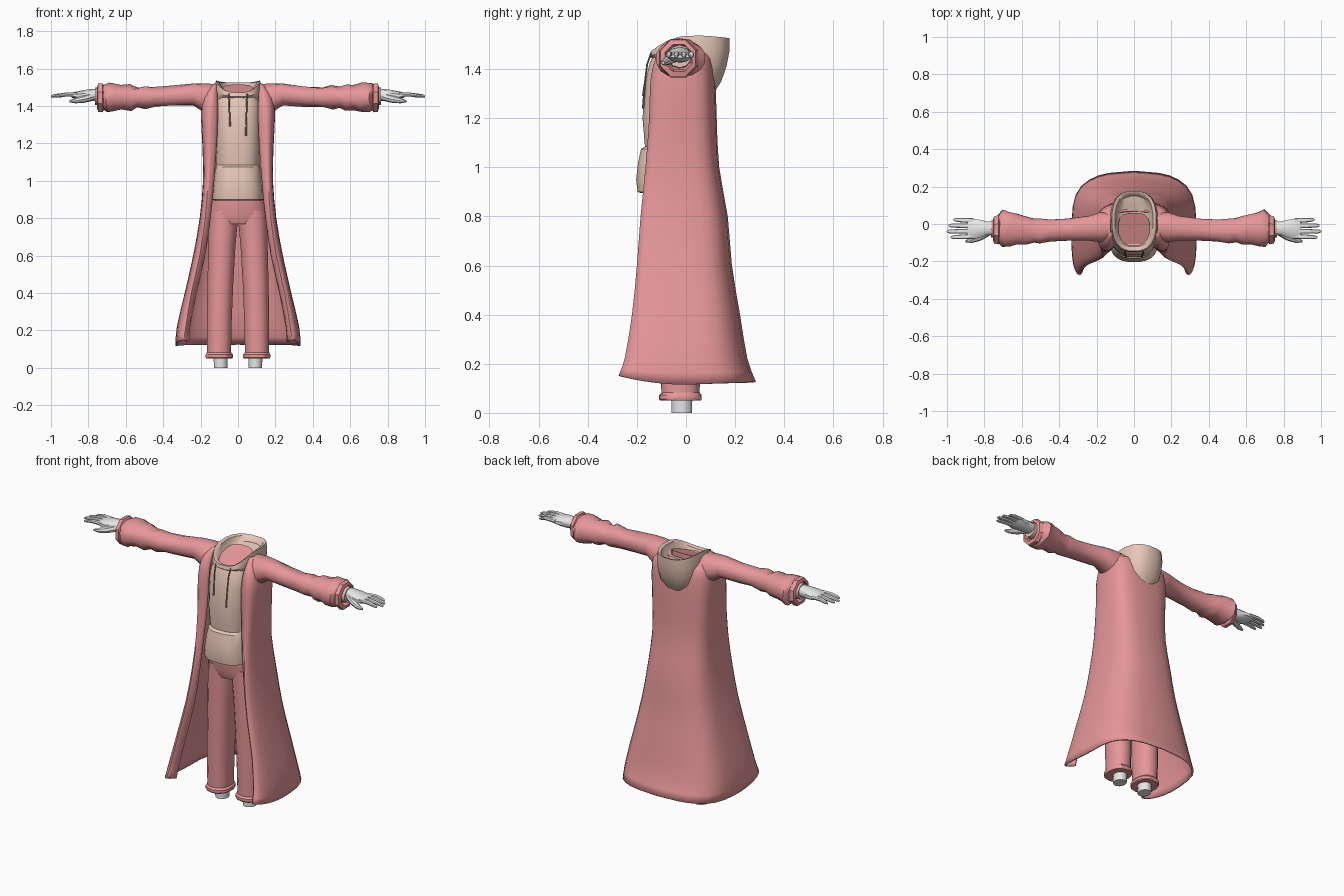
import bpy, bmesh, math, random
from mathutils import Vector

if "Cube" in bpy.data.objects:
    bpy.data.objects.remove(bpy.data.objects["Cube"])

random.seed(4)


def colour(name, rgb):
    m = bpy.data.materials.new(name)
    m.diffuse_color = (*rgb, 1)
    m.use_nodes = True
    m.node_tree.nodes["Principled BSDF"].inputs["Base Color"].default_value = m.diffuse_color
    return m


PINK = colour("dusty_pink", (0.80, 0.31, 0.32))
BEIGE = colour("beige", (0.80, 0.57, 0.48))
WHITE = colour("pale_grey", (0.82, 0.82, 0.82))
CORD = colour("brown_grey_cord", (0.30, 0.24, 0.21))


def loft(name, rings, mat, closed=True, caps=True, angle=40, thick=0):
    """Skin a list of equally long point rings."""
    bm = bmesh.new()
    rows = [[bm.verts.new(p) for p in r] for r in rings]
    n = len(rows[0])
    for a, b in zip(rows, rows[1:]):
        for i in range(n if closed else n - 1):
            j = (i + 1) % n
            bm.faces.new((a[i], a[j], b[j], b[i]))
    if closed and caps:
        bm.faces.new(rows[0])
        bm.faces.new(rows[-1])
    bmesh.ops.recalc_face_normals(bm, faces=bm.faces)
    me = bpy.data.meshes.new(name)
    bm.to_mesh(me)
    bm.free()
    me.materials.append(mat)
    ob = bpy.data.objects.new(name, me)
    bpy.context.collection.objects.link(ob)
    bpy.ops.object.select_all(action='DESELECT')
    ob.select_set(True)
    bpy.context.view_layer.objects.active = ob
    bpy.ops.object.shade_smooth_by_angle(angle=math.radians(angle))
    if thick:
        s = ob.modifiers.new("cloth", 'SOLIDIFY')
        s.thickness, s.offset = thick, 0
    return ob


def oval(lo_u, hi_u, lo_v, hi_v, n=16, p=2.4):
    """Rounded cross-section between the given limits."""
    out = []
    for i in range(n):
        t = 2 * math.pi * (i + 0.5) / n
        c, s = math.cos(t), math.sin(t)
        u = math.copysign(abs(c) ** (2 / p), c)
        v = math.copysign(abs(s) ** (2 / p), s)
        out.append(((lo_u + hi_u) / 2 + u * (hi_u - lo_u) / 2,
                    (lo_v + hi_v) / 2 + v * (hi_v - lo_v) / 2))
    return out


def level(z, x0, x1, y0, y1, n=16, p=2.4):
    return [(x, y, z) for x, y in oval(x0, x1, y0, y1, n, p)]


def smooth_path(pts, steps=3):
    """Catmull-Rom curve through the points."""
    P = [Vector(p) for p in pts]
    P = [2 * P[0] - P[1]] + P + [2 * P[-1] - P[-2]]
    out = []
    for a, b, c, d in zip(P, P[1:], P[2:], P[3:]):
        for k in range(steps):
            t = k / steps
            out.append(0.5 * (2 * b + (c - a) * t + (2 * a - 5 * b + 4 * c - d) * t * t
                              + (3 * b - a - 3 * c + d) * t ** 3))
    return out + [P[-2]]


def tube(name, pts, radii, mat, n=8, flat=1.0):
    """Round tube through points; flat squashes it in z."""
    pts = [Vector(p) for p in pts]
    rings = []
    for i, (p, r) in enumerate(zip(pts, radii)):
        d = (pts[min(i + 1, len(pts) - 1)] - pts[max(i - 1, 0)]).normalized()
        u = d.cross(Vector((0, 0, 1) if abs(d.z) < 0.8 else (0, 1, 0))).normalized()
        v = d.cross(u)
        rings.append([p + r * (math.cos(a) * u + math.sin(a) * flat * v)
                      for a in (2 * math.pi * k / n for k in range(n))])
    return loft(name, rings, mat)


# Open coat: height, half width, front corner x, lapel x, front y, back y
COAT = [(.115, .33, .29, .265, -.27, .28), (.22, .322, .28, .26, -.245, .245),
        (.40, .28, .25, .225, -.215, .215), (.60, .235, .205, .18, -.195, .182),
        (.80, .20, .175, .15, -.18, .165), (1.0, .182, .16, .13, -.16, .13),
        (1.2, .186, .155, .115, -.145, .12), (1.35, .193, .15, .11, -.14, .115),
        (1.44, .185, .14, .112, -.12, .105), (1.49, .155, .128, .115, -.085, .09),
        (1.515, .128, .12, .112, -.05, .07)]
rows = []
for z, w, ox, ix, yf, yb in COAT:
    half = smooth_path([(ix, yf + .02 + .04 * max(0, 1 - z), z), (ox, yf, z),
                        (.25 * ox + .75 * w, yf * .8, z), (w, yf * .2, z),
                        (w * .93, yb * .56, z), (w * .58, yb * .91, z), (0, yb, z)])
    for p in half:
        if z < .15:                   # hem rises toward the front corners
            p.z += .035 * max(0, -p.y / .27) ** 2 + .01 * max(0, p.y / .27)
        elif z > 1.46:                # neckline dips under the hood
            p.z -= .035 * max(0, p.y / yb)
    rows.append(half + [Vector((-p.x, p.y, p.z)) for p in reversed(half[:-1])])
columns = [smooth_path(c, 2) for c in zip(*rows)]
loft("coat", list(zip(*columns)), PINK, closed=False, thick=.01, angle=50)

# Hooded top with the pouch as a bulge at the bottom
TOP = [(.895, .125, -.185, .09), (.90, .137, -.198, .09), (.95, .135, -.204, .09),
       (1.02, .127, -.196, .09), (1.075, .118, -.184, .09), (1.085, .115, -.168, .09),
       (1.2, .12, -.178, .09), (1.35, .122, -.166, .09), (1.42, .12, -.15, .085),
       (1.455, .095, -.135, .06)]
loft("hoodie_body", [level(z, -w, w, a, b, 24, 2.7) for z, w, a, b in TOP], BEIGE, angle=30)

# Hood: half width, front y, back y, front z, side z, back z, from outside to inside
HOOD = [(.065, .02, .116, 1.36, 1.33, 1.305), (.11, -.05, .145, 1.40, 1.37, 1.35),
        (.124, -.12, .166, 1.43, 1.43, 1.41), (.128, -.15, .178, 1.45, 1.49, 1.47),
        (.119, -.145, .179, 1.47, 1.537, 1.525), (.102, -.122, .164, 1.465, 1.53, 1.52),
        (.09, -.112, .15, 1.44, 1.49, 1.495), (.07, -.09, .12, 1.43, 1.47, 1.49)]
rings = []
for w, y0, y1, zf, zs, zb in HOOD:
    r = []
    for x, y in oval(-w, w, y0, y1, 20, 2.6):
        t = (2 * y - y0 - y1) / (y1 - y0)
        r.append((x, y, zs + ((zb - zs) * t * t if t > 0 else (zf - zs) * t * t)))
    rings.append(r)
loft("hood", rings, BEIGE, angle=45)

# Lining that rises from throat to nape
rings = [[(x, y, 1.45 + .065 * (y + .12) / .18 - d) for x, y in oval(-.085, .085, -.115, .06, 16, 3)]
         for d in (0, .03)]
loft("neck_lining", rings, PINK)

# Trouser seat
loft("trouser_seat", [level(z, -w, w, a, b, 20) for z, w, a, b in
                      [(.77, .155, -.11, .09), (.82, .16, -.13, .10), (.93, .14, -.13, .09)]], PINK)

# Sleeve limits: x, z low, z high, y low, y high
SLEEVE = [(.125, 1.36, 1.518, -.085, .06), (.18, 1.365, 1.52, -.10, .065),
          (.24, 1.403, 1.52, -.09, .045), (.35, 1.40, 1.505, -.09, .03),
          (.45, 1.395, 1.50, -.095, .025), (.50, 1.385, 1.508, -.105, .03),
          (.54, 1.392, 1.50, -.10, .03), (.58, 1.375, 1.515, -.112, .045),
          (.62, 1.38, 1.508, -.11, .055), (.665, 1.368, 1.522, -.122, .065),
          (.70, 1.365, 1.52, -.125, .08), (.725, 1.385, 1.51, -.10, .045)]
CUFF = [(.715, 1.375, 1.51, -.10, .04), (.725, 1.36, 1.528, -.115, .055),
        (.748, 1.362, 1.525, -.11, .045), (.754, 1.385, 1.505, -.09, .03),
        (.73, 1.395, 1.495, -.08, .02)]

for s, side in ((1, "left"), (-1, "right")):
    def across(table, n, p, wrinkle=0):
        out = []
        for x, z0, z1, y0, y1 in table:
            k = wrinkle if x > .3 else 0
            out.append([(s * (x + random.uniform(-k, k)), y, z + random.uniform(-k, k) / 2)
                        for y, z in oval(y0, y1, z0, z1, n, p)])
        return out

    loft(side + "_sleeve", across(SLEEVE, 14, 2.2, .01), PINK, angle=45)
    loft(side + "_sleeve_cuff", across(CUFF, 8, 2.0), PINK, angle=30)
    loft(side + "_inner_cuff", across([(.70, 1.40, 1.498, -.078, .025),
                                       (.765, 1.405, 1.498, -.074, .022)], 10, 2), BEIGE)

    # Hand: palm, four fingers, thumb
    loft(side + "_palm", across([(.74, 1.43, 1.49, -.058, .012), (.79, 1.425, 1.49, -.064, .016),
                                 (.83, 1.428, 1.484, -.078, .026), (.87, 1.437, 1.476, -.082, .03),
                                 (.89, 1.445, 1.47, -.078, .026)], 10, 2.3), WHITE)
    for name, y, tip in (("little", .018, .965), ("ring", -.010, .99),
                         ("middle", -.038, 1.0), ("index", -.066, .98)):
        fan = 1.12 * (y + .024) - .024
        tube(side + "_" + name + "_finger",
             [(s * .86, y, 1.46), (s * .92, (y + fan) / 2, 1.461),
              (s * (tip - .012), fan, 1.454), (s * tip, fan, 1.45)],
             (.0135, .0125, .010, .005), WHITE, flat=.85)
    tube(side + "_thumb", [(s * .78, -.042, 1.45), (s * .825, -.07, 1.437),
                           (s * .87, -.088, 1.428), (s * .90, -.093, 1.425)],
         (.022, .02, .014, .006), WHITE)

    # Trouser leg, turned-up cuff and ankle
    LEG = [(.07, .036, .166, -.10, .055), (.25, .032, .168, -.105, .06),
           (.45, .024, .165, -.11, .065), (.65, .012, .16, -.115, .08),
           (.77, .001, .158, -.12, .09), (.84, .0, .155, -.12, .09)]

    def upright(table, n=14, p=2.3):
        return [[(s * x, y, z) for x, y, z in level(*row, n, p)] for row in table]

    loft(side + "_trouser_leg", upright(LEG), PINK)
    loft(side + "_trouser_cuff", upright([(.05, .03, .172, -.105, .06), (.056, .025, .175, -.11, .064),
                                          (.072, .026, .174, -.11, .064), (.082, .034, .168, -.10, .056)]),
         PINK, angle=30)
    loft(side + "_ankle", upright([(0, .055, .13, -.06, .026), (.10, .052, .133, -.062, .028)], 12, 2), WHITE)

    # Hood cord with uneven ends
    end = 1.24 if s > 0 else 1.29
    cord = [(s * .05, -.142, 1.465), (s * .047, -.158, 1.42), (s * .045, -.167, 1.35),
            (s * .042, -.175, end)]
    tube(side + "_hood_cord", cord, (.004, .004, .004, .005), CORD, n=6)
